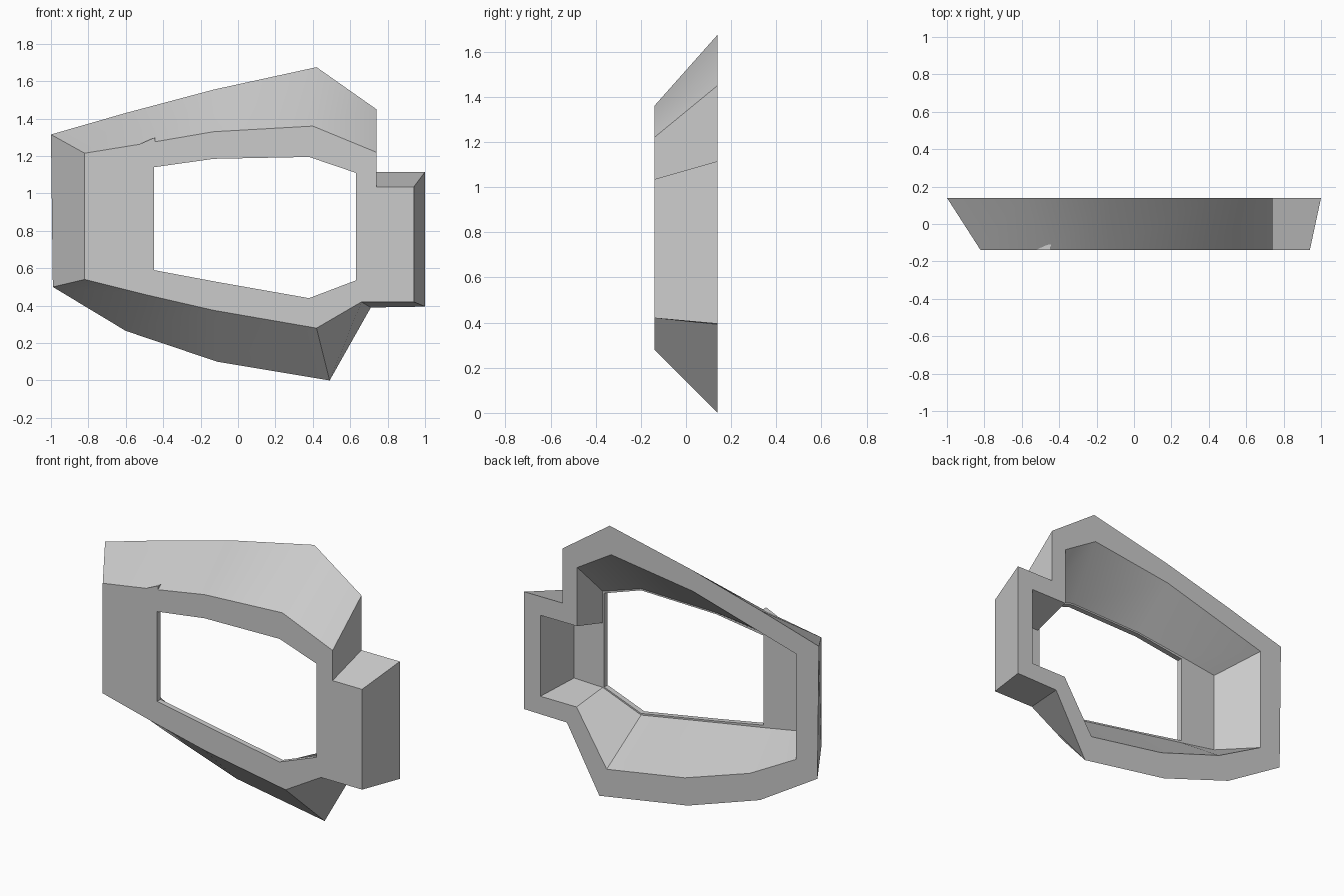
import bpy
import bmesh
import math
from mathutils import Vector

default_cube = bpy.data.objects.get("Cube")
if default_cube:
    bpy.data.objects.remove(default_cube, do_unlink=True)

FRONT, FLOOR, BACK = -.14, -.107, .14

# Single matte grey material
grey = bpy.data.materials.new("matte_grey")
grey.use_nodes = True
colour = (.6, .6, .6, 1)
grey.diffuse_color = colour
grey.node_tree.nodes["Principled BSDF"].inputs["Base Color"].default_value = colour


def make_object(name, bm):
    """Turn a bmesh into a shaded object with outward normals."""
    bmesh.ops.recalc_face_normals(bm, faces=bm.faces[:])
    mesh = bpy.data.meshes.new(name)
    bm.to_mesh(mesh)
    bm.free()
    mesh.materials.append(grey)
    obj = bpy.data.objects.new(name, mesh)
    bpy.context.collection.objects.link(obj)
    bpy.ops.object.select_all(action='DESELECT')
    obj.select_set(True)
    bpy.context.view_layer.objects.active = obj
    bpy.ops.object.shade_smooth_by_angle(angle=math.radians(30))
    return obj


def add_ring(bm, profile, depth):
    """Place an x, z profile at one depth as a ring of vertices."""
    return [bm.verts.new(Vector((x, depth, z))) for x, z in profile]


def bridge_rings(bm, first, second):
    """Join two rings of equal length with a strip of quads."""
    count = len(first)
    for i in range(count):
        j = (i + 1) % count
        bm.faces.new((first[i], first[j], second[j], second[i]))


# Profiles run clockwise from the upper corner of the -x side
front_outer = [(-.82, 1.215), (-.45, 1.275), (-.13, 1.33), (.4, 1.36),
               (.74, 1.22), (.74, 1.035), (.94, 1.035), (.94, .42),
               (.66, .42), (.42, .28), (-.13, .375), (-.5, .46), (-.82, .54)]
back_outer = [(-1, 1.315), (-.6, 1.43), (-.13, 1.555), (.42, 1.675),
              (.74, 1.45), (.74, 1.115), (1, 1.115), (1, .395),
              (.71, .39), (.49, 0), (-.11, .1), (-.6, .265), (-.99, .5)]
back_inner = [(-.845, 1.227), (-.55, 1.31), (-.14, 1.425), (.41, 1.5),
              (.64, 1.36), (.64, 1), (.89, 1), (.89, .503),
              (.645, .503), (.44, .176), (-.09, .265), (-.53, .41), (-.845, .58)]
recess_floor = [(-.7, 1.12), (-.45, 1.155), (-.13, 1.195), (.38, 1.205),
                (.64, 1.12), (.64, .926), (.834, .926), (.834, .536),
                (.64, .53), (.38, .43), (-.13, .52), (-.45, .575), (-.7, .62)]
opening = [(-.45, 1.1), (-.45, 1.14), (-.13, 1.185), (.38, 1.195),
           (.63, 1.11), (.63, .926), (.63, .85), (.63, .6),
           (.63, .535), (.38, .44), (-.13, .53), (-.45, .59), (-.45, .63)]

# Flared hollow frame: front plate, outer wall, rim, inner wall, recess floor
bm = bmesh.new()
rings = [add_ring(bm, profile, depth) for profile, depth in (
    (opening, FRONT), (front_outer, FRONT), (back_outer, BACK),
    (back_inner, BACK), (recess_floor, FLOOR), (opening, FLOOR))]
for index, ring in enumerate(rings):
    bridge_rings(bm, ring, rings[(index + 1) % len(rings)])
make_object("window_frame", bm)

# Small plate corner that pokes through the sloping top
bm = bmesh.new()
corner = [(-.53, 1.25), (-.52, 1.266), (-.455, 1.295), (-.445, 1.298), (-.445, 1.25)]
near = add_ring(bm, corner, FRONT)
far = add_ring(bm, corner, FLOOR)
bridge_rings(bm, near, far)
bm.faces.new(near)
bm.faces.new(far[::-1])
make_object("plate_corner", bm)
